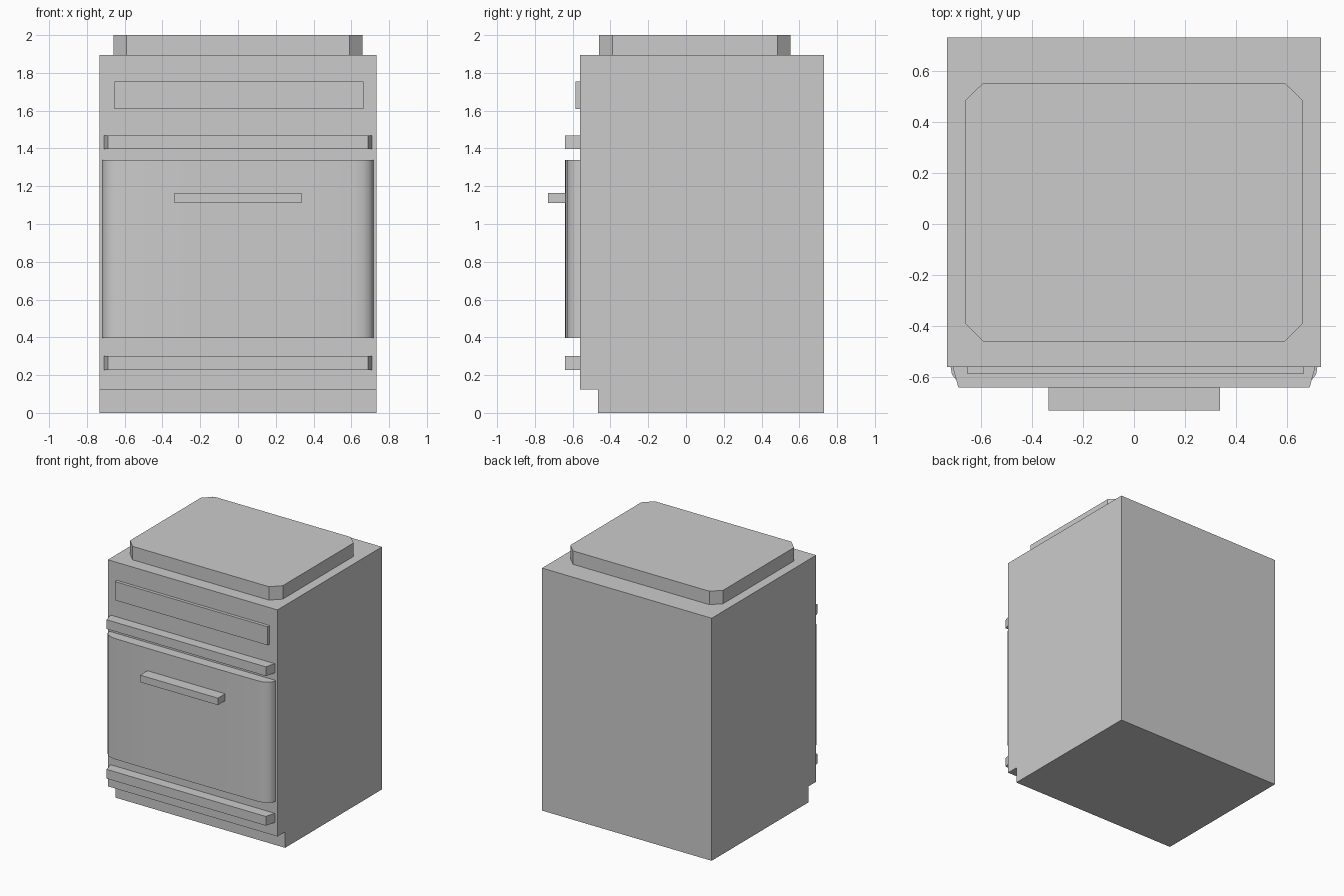
import bpy, bmesh, math

if "Cube" in bpy.data.objects:
    bpy.data.objects.remove(bpy.data.objects["Cube"])


def prism(name, pts, to3d, lo, hi, smooth=False):
    """Extrude a closed 2D outline between lo and hi."""
    bm = bmesh.new()
    a = [bm.verts.new(to3d(u, v, lo)) for u, v in pts]
    b = [bm.verts.new(to3d(u, v, hi)) for u, v in pts]
    bm.faces.new(a)
    bm.faces.new(b)
    for i in range(len(pts)):
        j = (i + 1) % len(pts)
        bm.faces.new((a[i], a[j], b[j], b[i]))
    bmesh.ops.recalc_face_normals(bm, faces=bm.faces)
    mesh = bpy.data.meshes.new(name)
    bm.to_mesh(mesh)
    bm.free()
    obj = bpy.data.objects.new(name, mesh)
    bpy.context.collection.objects.link(obj)
    if smooth:
        bpy.ops.object.select_all(action='DESELECT')
        obj.select_set(True)
        bpy.context.view_layer.objects.active = obj
        bpy.ops.object.shade_smooth_by_angle(angle=math.radians(40))
    return obj


def plan(u, v, t):
    return (u, v, t)


def side(u, v, t):
    return (t, u, v)


def mirrored(half):
    """Complete a right-hand plan outline with its mirror image."""
    return half + [(-x, y) for x, y in reversed(half)]


# Cabinet body with recessed toe kick
prism("cabinet_body", [(0.73, 0), (0.73, 1.895), (-0.56, 1.895), (-0.56, 0.125),
                       (-0.465, 0.125), (-0.465, 0)], side, -0.733, 0.733)

# Raised top slab with clipped corners
prism("top_slab", mirrored([(0.59, -0.46), (0.66, -0.39), (0.66, 0.485), (0.59, 0.553)]),
      plan, 1.895, 2.0)

# Control panel
prism("control_panel", [(-0.655, -0.585), (0.665, -0.585), (0.665, -0.56), (-0.655, -0.56)],
      plan, 1.61, 1.755)

# Tapered trim rails above and below the door
for name, z in (("upper_rail", 1.397), ("lower_rail", 0.228)):
    prism(name, mirrored([(0.688, -0.64), (0.71, -0.56)]), plan, z, z + 0.072)

# Door with rounded vertical edges
prism("oven_door", mirrored([(0.30, -0.64), (0.62, -0.637), (0.665, -0.629), (0.695, -0.612),
                             (0.713, -0.59), (0.718, -0.56)]), plan, 0.397, 1.34, smooth=True)

# Door handle
prism("door_handle", [(-0.335, -0.73), (0.337, -0.73), (0.337, -0.63), (-0.335, -0.63)],
      plan, 1.11, 1.165)
